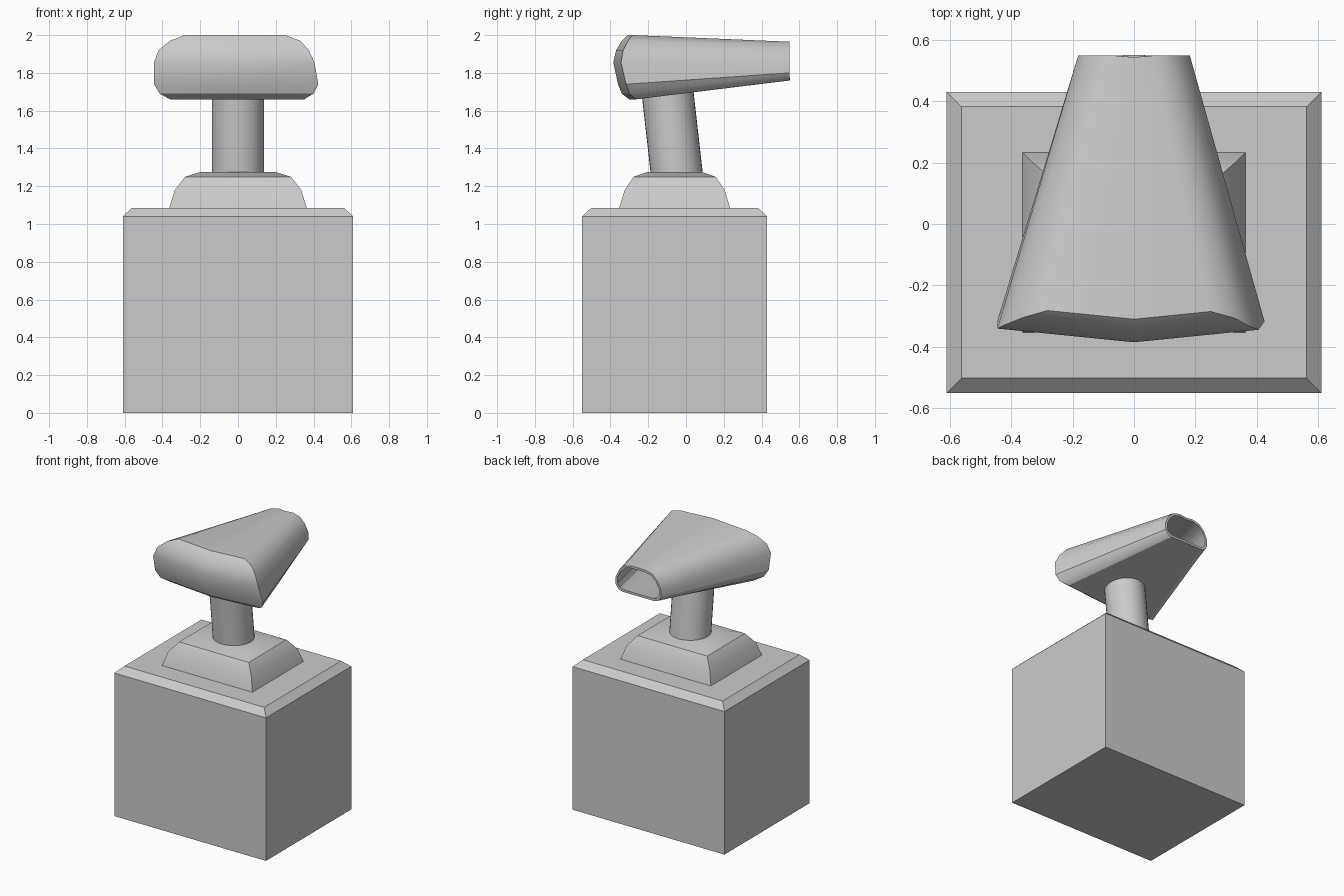
import bpy, bmesh, math

if "Cube" in bpy.data.objects:
    bpy.data.objects.remove(bpy.data.objects["Cube"])


def loft(name, rings, cap_start=True, cap_end=True, cap_rows=None):
    """Skin a list of equal-length point rings into one object."""
    bm = bmesh.new()
    vs = [[bm.verts.new(p) for p in ring] for ring in rings]
    n = len(rings[0])
    for a, b in zip(vs, vs[1:]):
        for i in range(n):
            j = (i + 1) % n
            bm.faces.new((a[i], a[j], b[j], b[i]))
    if cap_start:
        bm.faces.new(vs[0][::-1])
    if cap_end:
        bm.faces.new(vs[-1])
    if cap_rows:
        cap_rows(bm, vs[0])
    bmesh.ops.recalc_face_normals(bm, faces=bm.faces)
    mesh = bpy.data.meshes.new(name)
    bm.to_mesh(mesh)
    bm.free()
    ob = bpy.data.objects.new(name, mesh)
    bpy.context.collection.objects.link(ob)
    bpy.ops.object.select_all(action='DESELECT')
    ob.select_set(True)
    bpy.context.view_layer.objects.active = ob
    bpy.ops.object.shade_smooth_by_angle(angle=math.radians(30))
    return ob


def rect(hx, hy, cy, z):
    return [(-hx, cy - hy, z), (hx, cy - hy, z), (hx, cy + hy, z), (-hx, cy + hy, z)]


def circle(r, cy, z, n=32):
    return [(r * math.cos(math.tau * i / n), cy + r * math.sin(math.tau * i / n), z)
            for i in range(n)]


# Chamfered base block
loft("base_block", [rect(0.61, 0.49, -0.06, 0), rect(0.61, 0.49, -0.06, 1.04),
                    rect(0.562, 0.442, -0.06, 1.085)])

# Stepped, rounded pedestal
loft("pedestal", [rect(hx, hy, -0.06, z) for hx, hy, z in (
    (0.365, 0.295, 1.08), (0.335, 0.265, 1.18), (0.28, 0.217, 1.25), (0.20, 0.145, 1.275))])

# Leaning neck
loft("neck", [circle(0.138, -0.047, 1.25), circle(0.138, -0.098, 1.70)])

# Head: front outline rows (z, left x, right x, centre y), bottom to top
FRONT = [(1.66, -0.36, 0.35, -0.30), (1.69, -0.415, 0.40, -0.34),
         (1.74, -0.445, 0.425, -0.36), (1.855, -0.445, 0.405, -0.385),
         (1.92, -0.42, 0.375, -0.37), (1.97, -0.36, 0.33, -0.34),
         (2.0, -0.282, 0.25, -0.31)]
# Back outline rows (z, half width)
BACK = [(1.76, 0.13), (1.77, 0.16), (1.80, 0.182), (1.855, 0.182),
        (1.91, 0.155), (1.95, 0.115), (1.965, 0.06)]


def outline(left, right, bottom, top):
    return [bottom] + right + [top] + left[::-1]


def bow(x, y):
    return y + 0.1 * abs(x)


front = outline([(l, bow(l, y), z) for z, l, r, y in FRONT],
                [(r, bow(r, y), z) for z, l, r, y in FRONT],
                (0, FRONT[0][3], FRONT[0][0]), (0, FRONT[-1][3], FRONT[-1][0]))
back = outline([(-h, 0.548, z) for z, h in BACK], [(h, 0.548, z) for z, h in BACK],
               (0, 0.55, 1.76), (0, 0.543, 1.963))


def inner(t, wall=0.016):
    """Outline between back (t=0) and front (t=1), shrunk by the wall thickness."""
    ring = [tuple(b + (f - b) * t for f, b in zip(p, q)) for p, q in zip(front, back)]
    cx = sum(p[0] for p in ring) / len(ring)
    cz = (min(p[2] for p in ring) + max(p[2] for p in ring)) / 2
    w = max(abs(p[0] - cx) for p in ring)
    h = max(p[2] for p in ring) - cz
    return [(cx + (x - cx) * (1 - wall / w), y, cz + (z - cz) * (1 - wall / h))
            for x, y, z in ring]


def front_cap(bm, ring):
    # Bowed front: two strips of faces meeting on the centre line
    n = len(FRONT)
    right, left = ring[1:n + 1], ring[n + 2:][::-1]
    mid = [ring[0]] + [bm.verts.new((0, y, z)) for z, l, r, y in FRONT[1:-1]] + [ring[n + 1]]
    for i in range(n - 1):
        bm.faces.new((left[i], mid[i], mid[i + 1], left[i + 1]))
        bm.faces.new((mid[i], right[i], right[i + 1], mid[i + 1]))


# Hollow head shell, open at the back
loft("head_shell", [front, back, inner(0), inner(0.8)], cap_start=False, cap_rows=front_cap)
